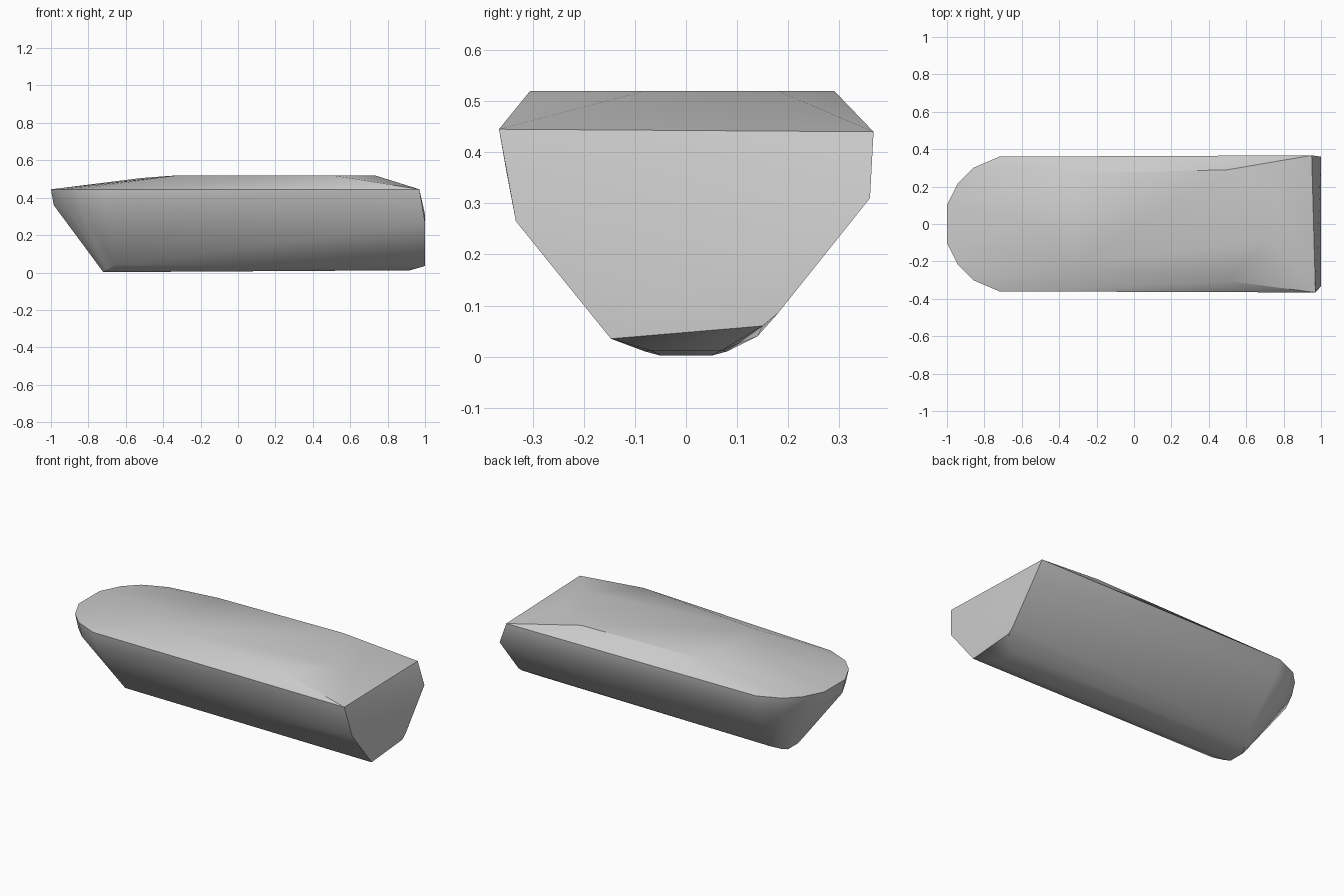
import bpy
import bmesh
import math

if "Cube" in bpy.data.objects:
    bpy.data.objects.remove(bpy.data.objects["Cube"], do_unlink=True)

grey = bpy.data.materials.new("light grey")
grey.use_nodes = True
colour = (0.6, 0.6, 0.6, 1)
grey.diffuse_color = colour
grey.node_tree.nodes["Principled BSDF"].inputs["Base Color"].default_value = colour


def bow_ring(z, inset):
    """Half-round bow outline, widening back to the straight sides."""
    half = [(-1, 0.1), (-0.94, 0.22), (-0.86, 0.3), (-0.72, 0.36)]
    return [(x + inset, s * (y - inset * 0.6), z) for x, y in half for s in (-1, 1)]


# Rounded bow: rim and the chine beneath it
points = bow_ring(0.445, 0) + bow_ring(0.36, 0.015)

# Raking transom at the other end
points += [(0.97, -0.366, 0.445), (0.95, 0.367, 0.44),
           (1, -0.333, 0.265), (1, 0.36, 0.31),
           (1, -0.147, 0.035), (1, 0.15, 0.06), (1, 0.18, 0.085)]

# Narrow keel, rounded at the bow
points += [(x, s * y, z) for s in (-1, 1)
           for x, y, z in ((-0.72, 0.05, 0.002), (-0.7, 0.08, 0.01),
                           (-0.66, 0.14, 0.04), (0.92, 0.07, 0.012))]

# Raised top deck
points += [(-0.32, -0.22, 0.52), (-0.32, 0.27, 0.52), (-0.52, 0, 0.505),
           (0.5, -0.305, 0.52), (0.5, 0.29, 0.52),
           (0.73, -0.08, 0.52), (0.73, 0.18, 0.52)]

# Skin the outline into one faceted hull
bm = bmesh.new()
for p in points:
    bm.verts.new(p)
result = bmesh.ops.convex_hull(bm, input=bm.verts[:])
loose = [v for v in bm.verts if not v.link_faces]
bmesh.ops.delete(bm, geom=loose, context="VERTS")
bmesh.ops.dissolve_limit(bm, angle_limit=math.radians(1),
                         verts=bm.verts[:], edges=bm.edges[:])
bmesh.ops.recalc_face_normals(bm, faces=bm.faces[:])
mesh = bpy.data.meshes.new("boat_hull")
bm.to_mesh(mesh)
bm.free()
mesh.materials.append(grey)
hull = bpy.data.objects.new("boat_hull", mesh)
bpy.context.collection.objects.link(hull)

bpy.ops.object.select_all(action="DESELECT")
hull.select_set(True)
bpy.context.view_layer.objects.active = hull
bpy.ops.object.shade_smooth_by_angle(angle=math.radians(30))
